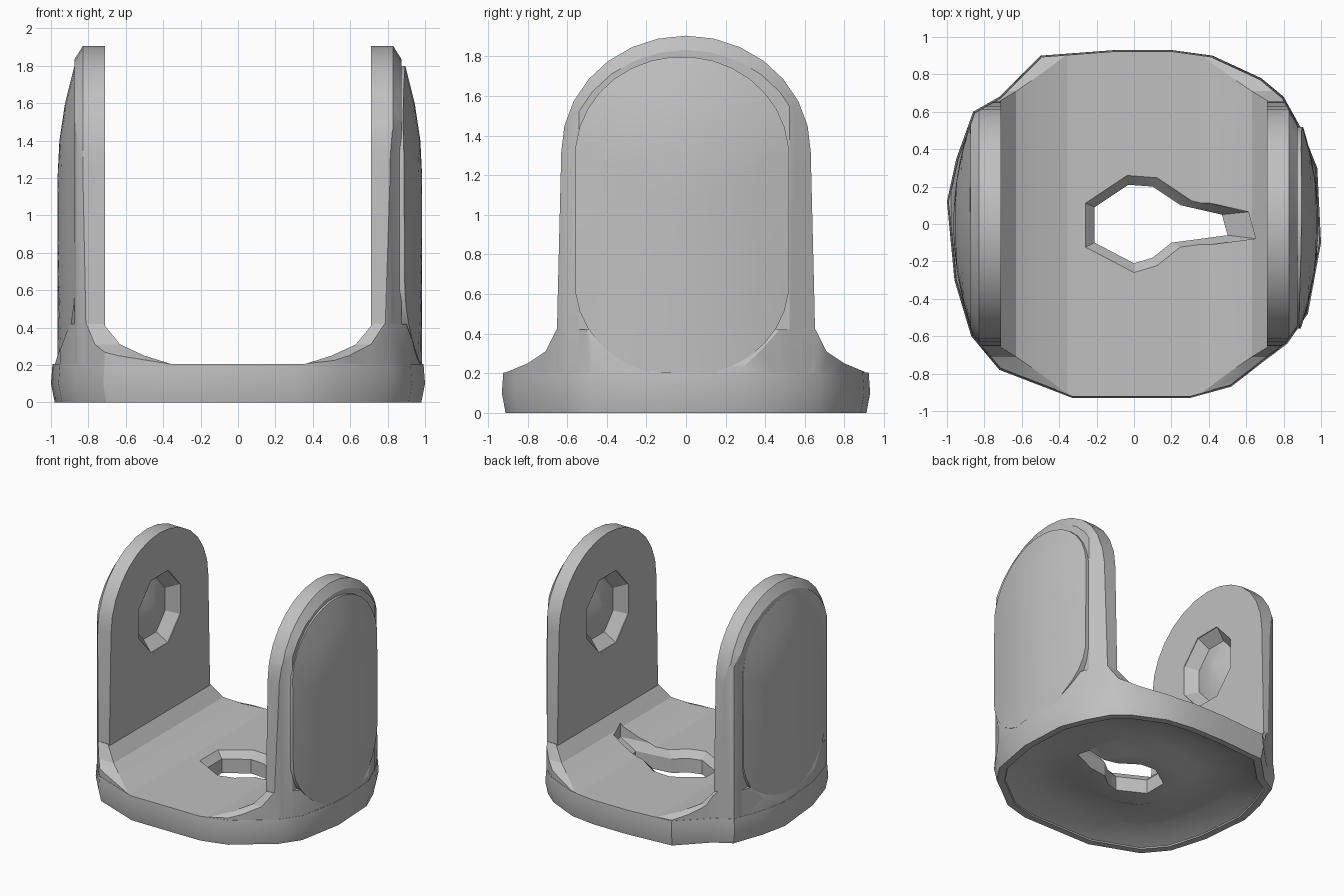
import bpy
import bmesh
from math import sin, cos, pi

if "Cube" in bpy.data.objects:
    bpy.data.objects.remove(bpy.data.objects["Cube"], do_unlink=True)

grey = bpy.data.materials.new("plain grey")
grey.use_nodes = True
colour = (0.53, 0.53, 0.53, 1)
grey.diffuse_color = colour
grey.node_tree.nodes["Principled BSDF"].inputs["Base Color"].default_value = colour


def loft(name, rings):
    """Closed solid through rings that share one point count."""
    bm = bmesh.new()
    loops = [[bm.verts.new(p) for p in ring] for ring in rings]
    n = len(loops[0])
    for a, b in zip(loops, loops[1:]):
        for i in range(n):
            j = (i + 1) % n
            bm.faces.new((a[i], a[j], b[j], b[i]))
    bm.faces.new(loops[0])
    bm.faces.new(loops[-1])
    bmesh.ops.recalc_face_normals(bm, faces=bm.faces)
    mesh = bpy.data.meshes.new(name)
    bm.to_mesh(mesh)
    bm.free()
    mesh.materials.append(grey)
    ob = bpy.data.objects.new(name, mesh)
    bpy.context.collection.objects.link(ob)
    return ob


def select(ob):
    bpy.ops.object.select_all(action='DESELECT')
    ob.select_set(True)
    bpy.context.view_layer.objects.active = ob


def combine(ob, tool, operation):
    """Apply a boolean and discard its tool."""
    mod = ob.modifiers.new("cut", 'BOOLEAN')
    mod.object, mod.operation, mod.solver = tool, operation, 'EXACT'
    select(ob)
    bpy.ops.object.modifier_apply(modifier=mod.name)
    bpy.data.objects.remove(tool, do_unlink=True)


def flat_ring(points, z, k=1.0):
    return [(x * k, y * k, z) for x, y in points]


# Base: rounded plate, hollow below around a low collar, with a flared hole
outline = [(-.72, -.78), (-.33, -.93), (.3, -.93), (.52, -.87), (.7, -.73),
           (.82, -.64), (.93, -.48), (1, -.1), (.98, .3), (.9, .5), (.8, .68),
           (.68, .78), (.42, .9), (.2, .93), (-.1, .93), (-.5, .9), (-.72, .68),
           (-.86, .6), (-.95, .35), (-1, .12), (-.96, -.3), (-.87, -.6)]
hole = [(-.21, -.1), (0, -.21), (.1, -.18), (.2, -.1), (.5, -.06),
        (.47, .05), (.25, .1), (.1, .2), (-.03, .21), (-.21, .09)]


def cut_hole(ob):
    tool = loft("hole_cutter", [flat_ring(hole, -.1), flat_ring(hole, .15),
                                flat_ring(hole, .22, 1.3), flat_ring(hole, .4, 1.3)])
    combine(ob, tool, 'DIFFERENCE')


def clip_to_outline(ob):
    tool = loft("outline_block", [flat_ring(outline, z, .99) for z in (.05, 2.2)])
    combine(ob, tool, 'INTERSECT')


base = loft("base_plate", [flat_ring(outline, 0, .98), flat_ring(outline, .1),
                           flat_ring(outline, .205, .992)])
recess = [(-.05, .95), (.01, .92), (.085, .74), (.085, .48), (.035, .36)]
combine(base, loft("recess", [flat_ring(outline, z, k) for z, k in recess]),
        'DIFFERENCE')
cut_hole(base)


def arch(k=1.0):
    """Upright arm outline in y and z."""
    pts = [(-.655, .12), (.655, .12), (.65, .5)]
    pts += [(.63 * cos(i * pi / 14), 1.32 + .585 * sin(i * pi / 14)) for i in range(15)]
    pts.append((-.65, .5))
    return [(y * k, .12 + (z - .12) * k) for y, z in pts]


def panel(k=1.0):
    """Tall oval outline in y and z."""
    pts = []
    for i in range(32):
        t = (i + .5) * pi / 16
        z = 1.3 + .5 * sin(t) if sin(t) > 0 else .65 + .47 * sin(t)
        pts.append((.54 * cos(t) - .02, z))
    return [(y * k, 1 + (z - 1) * k) for y, z in pts]


def bulge(y, z):
    return -.3 * y * y - .25 * max(0, z - 1.2) ** 2


def octagon(r):
    return [(r * .9 * cos((i + .5) * pi / 4), 1.26 + r * sin((i + .5) * pi / 4))
            for i in range(8)]


smooth = [base]
for side, s, reach in (("left", 1, .985), ("right", -1, .965)):
    def wall(points, x):
        return [(s * x, y, z) for y, z in points]

    # Arm with a faceted pocket in its inner face
    arm = loft(side + "_arm", [wall(arch(), .71), wall(arch(), .83),
                               wall(arch(.96), .875)])
    clip_to_outline(arm)
    combine(arm, loft("pocket", [wall(octagon(.33), .6), wall(octagon(.32), .715),
                                 wall(octagon(.24), .8), wall(octagon(.06), .75)]),
            'DIFFERENCE')

    # Gently domed oval pad on the outer face
    rings = [wall(panel(), .82)]
    rings += [[(s * (reach + bulge(y, z)), y, z) for y, z in panel(k)]
              for k in (1, .75, .5, .25, .05)]
    pad = loft(side + "_outer_pad", rings)

    # Flared foot that blends the arm into the plate
    steps = [(.12, .33, .93, .99), (.2, .34, .92, .98), (.25, .5, .8, .965),
             (.31, .63, .71, .94), (.42, .72, .655, .9)]
    foot = loft(side + "_foot", [[(s * a, -w, z), (s * b, -w, z), (s * b, w, z),
                                  (s * a, w, z)] for z, a, w, b in steps])
    clip_to_outline(foot)
    cut_hole(foot)
    smooth += [arm, pad, foot]

for ob in smooth:
    select(ob)
    bpy.ops.object.shade_smooth_by_angle(angle=.45)
